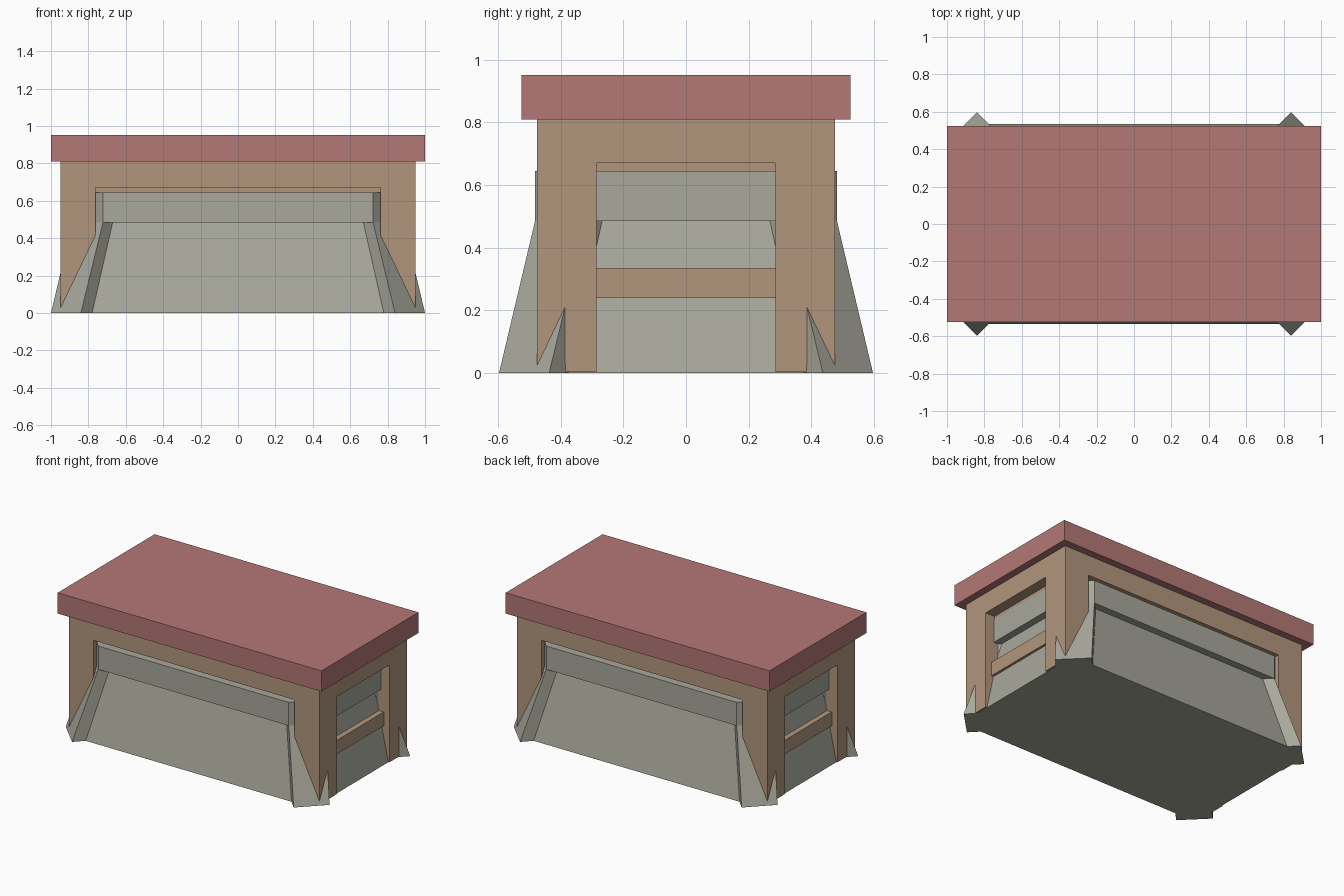
import bpy

if "Cube" in bpy.data.objects:
    bpy.data.objects.remove(bpy.data.objects["Cube"])


def material(name, rgb):
    m = bpy.data.materials.new(name)
    m.diffuse_color = (*rgb, 1)
    m.use_nodes = True
    m.node_tree.nodes["Principled BSDF"].inputs["Base Color"].default_value = m.diffuse_color
    return m


RED = material("red roof", (0.456, 0.188, 0.181))
WOOD = material("tan frame", (0.445, 0.305, 0.202))
STONE = material("grey stone", (0.392, 0.392, 0.333))


def mesh_object(name, verts, faces, mat):
    me = bpy.data.meshes.new(name)
    me.from_pydata(verts, [], faces)
    me.materials.append(mat)
    ob = bpy.data.objects.new(name, me)
    bpy.context.collection.objects.link(ob)
    return ob


def loft(name, lower, z0, upper, z1, mat):
    """Closed solid between two counter-clockwise outlines."""
    n = len(lower)
    verts = [(x, y, z0) for x, y in lower] + [(x, y, z1) for x, y in upper]
    faces = [(i, (i + 1) % n, n + (i + 1) % n, n + i) for i in range(n)]
    faces += [tuple(reversed(range(n))), tuple(range(n, 2 * n))]
    return mesh_object(name, verts, faces, mat)


def box(name, x0, x1, y0, y1, z0, z1, mat):
    o = [(x0, y0), (x1, y0), (x1, y1), (x0, y1)]
    return loft(name, o, z0, o, z1, mat)


def outline(corner):
    """Repeat the front right corner points around all four corners."""
    back = corner[::-1]
    return (list(corner) + [(x, -y) for x, y in back]
            + [(-x, -y) for x, y in corner] + [(-x, y) for x, y in back])


# Roof slab
box("roof_slab", -1, 1, -0.525, 0.525, 0.81, 0.952, RED)

# Sloping stone base with pointed corner buttresses
foot = outline([(0.78, -0.535), (0.84, -0.597), (1.0, -0.437), (0.94, -0.375)])
waist = outline([(0.67, -0.432), (0.722, -0.482), (0.885, -0.32), (0.835, -0.268)])
loft("stone_base", foot, 0, waist, 0.485, STONE)

# Upright stone band with cut corners
band = outline([(0.722, -0.482), (0.885, -0.32)])
loft("stone_band", band, 0.485, band, 0.645, STONE)

# Corner posts, pulled just above the floor of the base
for sx in (-1, 1):
    for sy in (-1, 1):
        xs = sorted((sx * 0.762, sx * 0.95))
        ys = sorted((sy * 0.286, sy * 0.475))
        box("corner_post", *xs, *ys, 0.003, 0.67, WOOD)

# Frame above the openings, and the recessed core behind it
box("upper_frame", -0.95, 0.95, -0.475, 0.475, 0.67, 0.81, WOOD)
box("frame_core", -0.88, 0.88, -0.43, 0.43, 0.6, 0.7, WOOD)

# Rail across each end opening
for sx in (-1, 1):
    xs = sorted((sx * 0.80, sx * 0.905))
    box("end_rail", *xs, -0.29, 0.29, 0.24, 0.335, WOOD)
